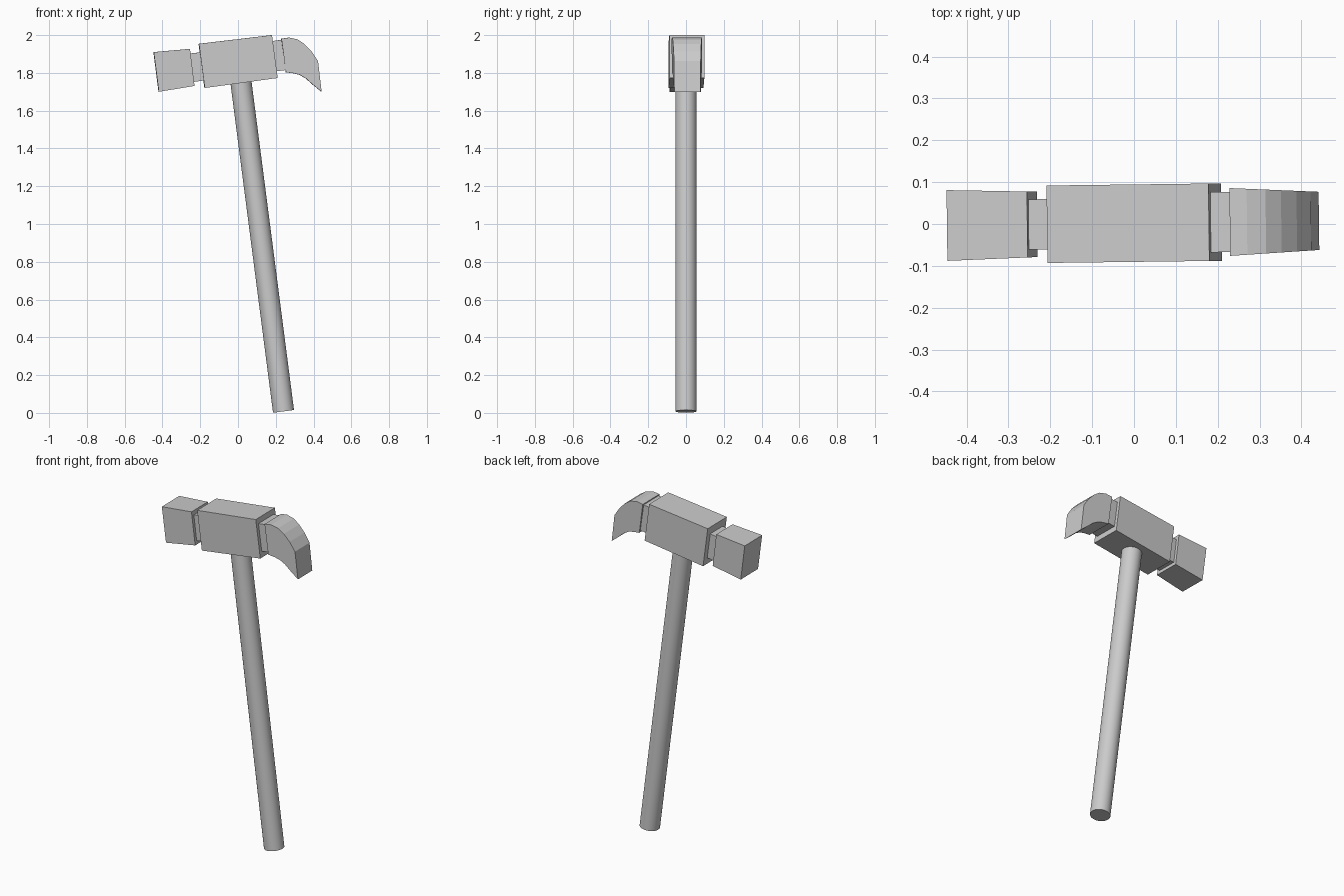
import bpy, bmesh
from mathutils import Vector

if "Cube" in bpy.data.objects:
    bpy.data.objects.remove(bpy.data.objects["Cube"])

YAW = 0.0124  # the head is turned very slightly about z


def slab(name, profile, half_left, half_right):
    """Closed x-z outline extruded across y, with half width varying along x."""
    x0 = min(p[0] for p in profile)
    x1 = max(p[0] for p in profile)
    bm = bmesh.new()
    rings = []
    for side in (-1, 1):
        ring = []
        for x, z in profile:
            y = side * (half_left + (half_right - half_left) * (x - x0) / (x1 - x0))
            ring.append(bm.verts.new((x - YAW * y, y + YAW * x + 0.002, z)))
        rings.append(ring)
    n = len(profile)
    bm.faces.new(rings[0])
    bm.faces.new(rings[1][::-1])
    for i in range(n):
        j = (i + 1) % n
        bm.faces.new((rings[0][i], rings[0][j], rings[1][j], rings[1][i]))
    bmesh.ops.recalc_face_normals(bm, faces=bm.faces)
    mesh = bpy.data.meshes.new(name)
    bm.to_mesh(mesh)
    bm.free()
    obj = bpy.data.objects.new(name, mesh)
    bpy.context.collection.objects.link(obj)
    return obj


# Hammer head, from striking face to claw
slab("striking_block", [(-0.42, 1.70), (-0.231, 1.731), (-0.255, 1.927), (-0.447, 1.91)], 0.0845, 0.078)
slab("striking_neck", [(-0.235, 1.752), (-0.18, 1.76), (-0.20, 1.909), (-0.255, 1.902)], 0.06, 0.06)
slab("head_block", [(-0.177, 1.72), (0.209, 1.773), (0.179, 2.0), (-0.208, 1.954)], 0.0925, 0.0925)
slab("claw_neck", [(0.20, 1.808), (0.252, 1.815), (0.229, 1.975), (0.178, 1.968)], 0.072, 0.072)

# Curved claw tapering to a sharp lower edge
upper = [(0.229, 1.981), (0.27, 1.987), (0.315, 1.977), (0.352, 1.952), (0.389, 1.913), (0.423, 1.862)]
lower = [(0.442, 1.70), (0.392, 1.741), (0.36, 1.77), (0.325, 1.79), (0.293, 1.798), (0.253, 1.803)]
slab("claw", upper + lower, 0.081, 0.0695)

# Round handle, leaning with the head
bottom, top = Vector((0.241, 0, 0.008)), Vector((0.008, 0, 1.81))
axis = top - bottom
bpy.ops.mesh.primitive_cylinder_add(vertices=32, radius=0.056, depth=axis.length,
                                    location=(bottom + top) / 2,
                                    rotation=axis.to_track_quat('Z', 'Y').to_euler())
handle = bpy.context.object
handle.name = "handle"
bpy.ops.object.shade_smooth_by_angle()
